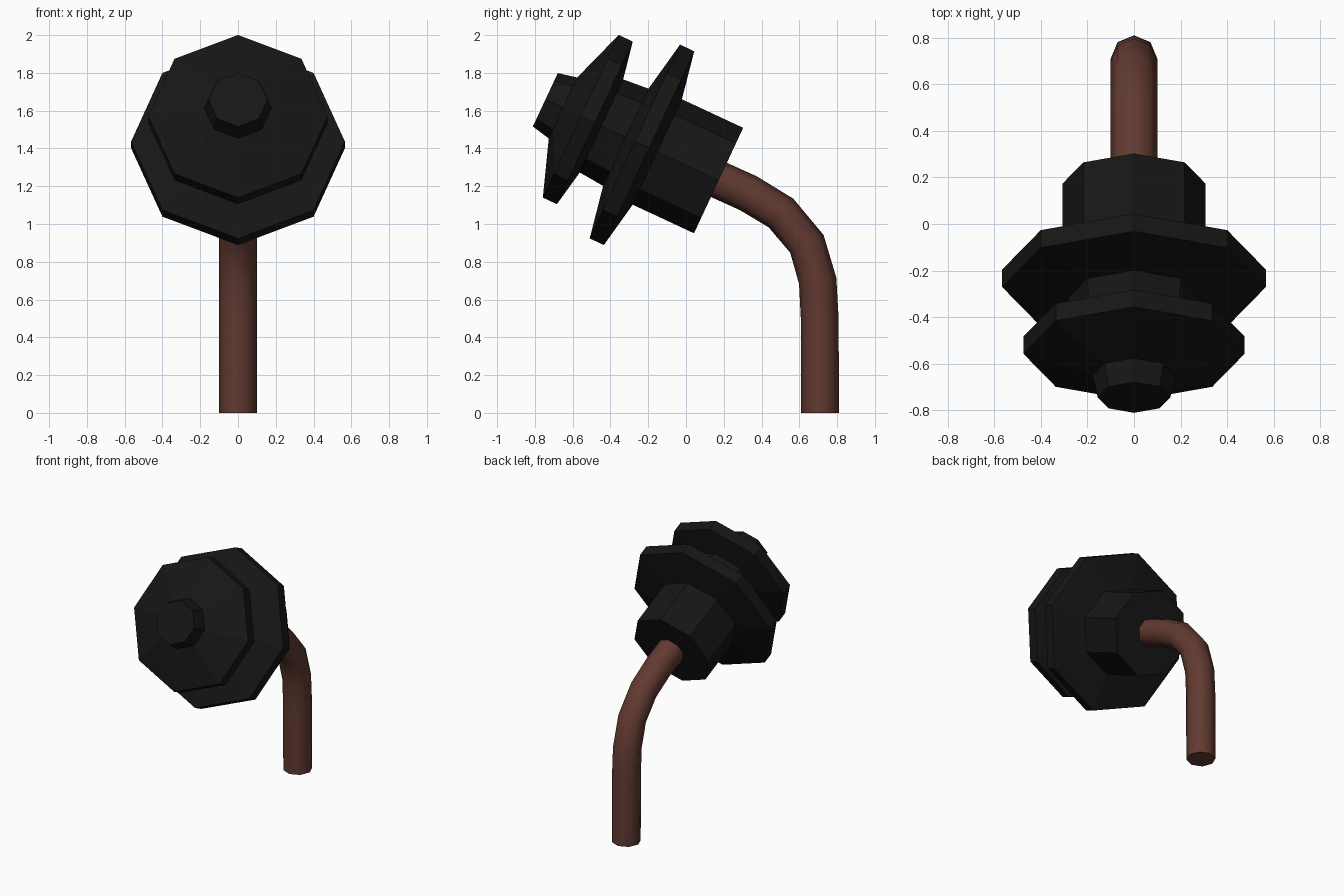
import bpy, bmesh
from math import sin, cos, radians, pi
from mathutils import Vector

if "Cube" in bpy.data.objects:
    bpy.data.objects.remove(bpy.data.objects["Cube"])

SIDES = 8


def material(name, rgb):
    m = bpy.data.materials.new(name)
    m.diffuse_color = (*rgb, 1)
    m.use_nodes = True
    m.node_tree.nodes["Principled BSDF"].inputs["Base Color"].default_value = m.diffuse_color
    return m


def loft(name, path, mat, smooth=False):
    """Octagonal rings along a (y, z, radius) path in the x = 0 plane, capped at both ends."""
    bm = bmesh.new()
    centres = [Vector((0, y, z)) for y, z, r in path]
    rings = []
    for i, c in enumerate(centres):
        before = (c - centres[i - 1]).normalized() if i else Vector()
        after = (centres[i + 1] - c).normalized() if i < len(path) - 1 else Vector()
        tangent = (before + after).normalized()
        side = Vector((1, 0, 0))
        up = tangent.cross(side)
        r = path[i][2]
        rings.append([bm.verts.new(c + r * (cos(a) * up + sin(a) * side))
                      for a in (2 * pi * k / SIDES for k in range(SIDES))])
    for a, b in zip(rings, rings[1:]):
        for k in range(SIDES):
            n = (k + 1) % SIDES
            bm.faces.new((a[k], a[n], b[n], b[k]))
    bm.faces.new(rings[0])
    bm.faces.new(rings[-1])
    bmesh.ops.recalc_face_normals(bm, faces=bm.faces)
    mesh = bpy.data.meshes.new(name)
    bm.to_mesh(mesh)
    bm.free()
    mesh.materials.append(mat)
    ob = bpy.data.objects.new(name, mesh)
    bpy.context.collection.objects.link(ob)
    if smooth:
        bpy.context.view_layer.objects.active = ob
        ob.select_set(True)
        bpy.ops.object.shade_smooth_by_angle(angle=radians(60))
        ob.select_set(False)
    return ob


black = material("black_ceramic", (0.008, 0.008, 0.008))
rust = material("rusty_metal", (0.12, 0.042, 0.03))

# Bent support rod, its upper end sunk into the insulator
rod = [(0.71, 0), (0.708, 0.5), (0.697, 0.70), (0.64, 0.895),
       (0.503, 1.058), (0.33, 1.163), (0.12, 1.258)]
loft("support_rod", [(y, z, 0.1) for y, z in rod], rust, smooth=True)

# Insulator profile: (distance along the tilted axis, radius)
tilt = radians(25)
profile = [(0, 0.308), (0.358, 0.308),        # rear body
           (0.406, 0.566), (0.489, 0.566),    # large disc
           (0.542, 0.284), (0.684, 0.272),    # neck
           (0.723, 0.475), (0.805, 0.475),    # small disc
           (0.909, 0.178), (1.012, 0.156)]    # front cap
loft("insulator", [(0.1725 - t * cos(tilt), 1.23 + t * sin(tilt), r)
                   for t, r in profile], black)
